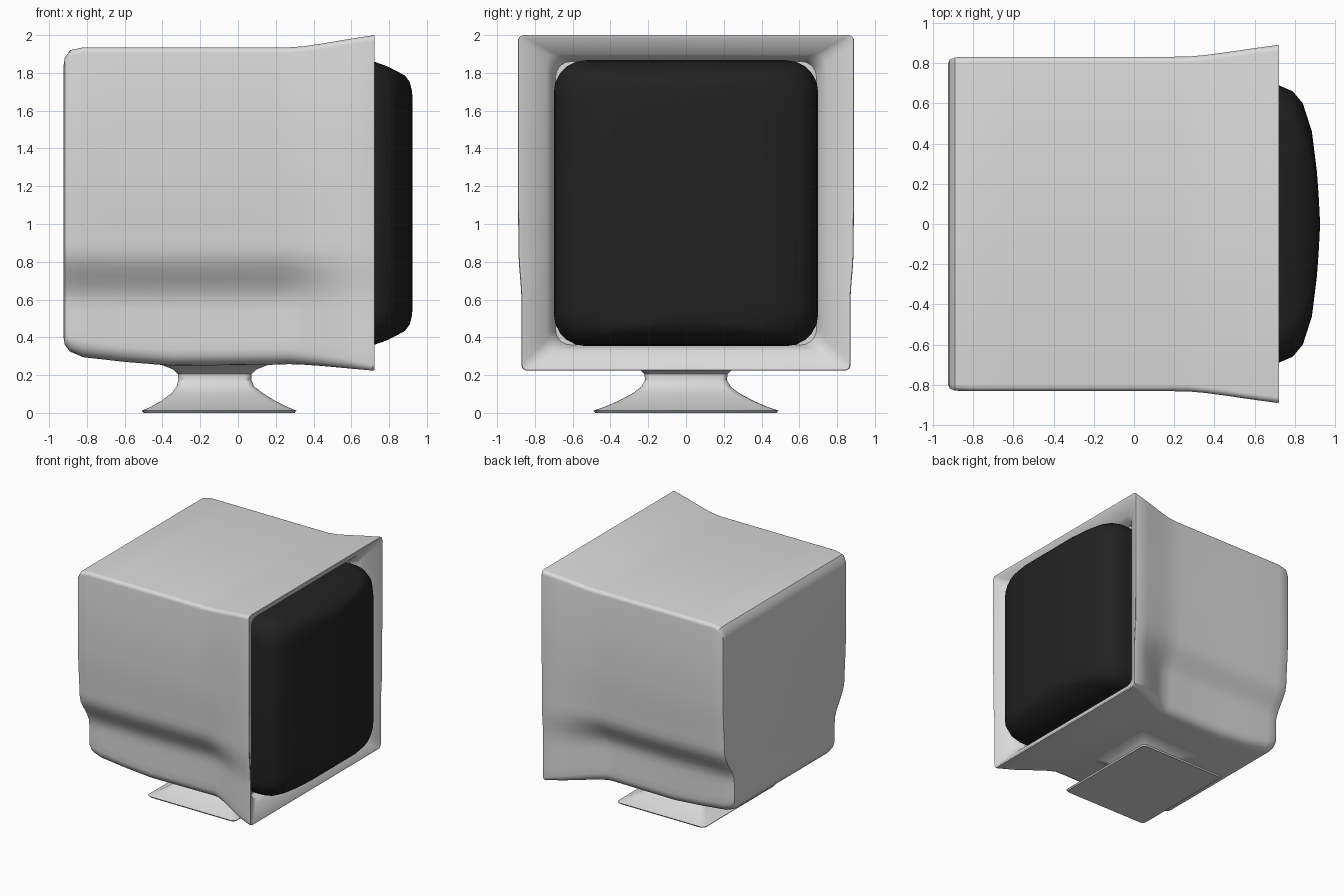
import bpy, bmesh, math
from mathutils import Vector

cube = bpy.data.objects.get("Cube")
if cube:
    bpy.data.objects.remove(cube, do_unlink=True)


def material(name, rgb, rough):
    m = bpy.data.materials.new(name)
    m.use_nodes = True
    m.diffuse_color = (*rgb, 1)
    bsdf = m.node_tree.nodes["Principled BSDF"]
    bsdf.inputs["Base Color"].default_value = (*rgb, 1)
    bsdf.inputs["Roughness"].default_value = rough
    return m


def loft(name, rings, mat, angle=35):
    """Skin a list of equally long point rings and cap both ends."""
    bm = bmesh.new()
    loops = [[bm.verts.new(p) for p in ring] for ring in rings]
    n = len(loops[0])
    for a, b in zip(loops, loops[1:]):
        for i in range(n):
            j = (i + 1) % n
            bm.faces.new((a[i], a[j], b[j], b[i]))
    bm.faces.new(loops[0])
    bm.faces.new(loops[-1])
    bmesh.ops.recalc_face_normals(bm, faces=bm.faces)
    mesh = bpy.data.meshes.new(name)
    bm.to_mesh(mesh)
    bm.free()
    mesh.materials.append(mat)
    ob = bpy.data.objects.new(name, mesh)
    bpy.context.collection.objects.link(ob)
    bpy.ops.object.select_all(action="DESELECT")
    ob.select_set(True)
    bpy.context.view_layer.objects.active = ob
    bpy.ops.object.shade_smooth_by_angle(angle=math.radians(angle))
    return ob


def rounded_rect(w, h, r, steps=5):
    """Corner points of a rounded rectangle with half sizes w and h."""
    r = min(r, w, h)
    pts = []
    for k, (sx, sy) in enumerate(((1, 1), (-1, 1), (-1, -1), (1, -1))):
        for s in range(steps + 1):
            a = math.pi / 2 * (k + s / steps)
            pts.append((sx * (w - r) + r * math.cos(a),
                        sy * (h - r) + r * math.sin(a)))
    return pts


def ease(t):
    t = max(0.0, min(1.0, t))
    return t * t * (3 - 2 * t)


def shell_section(x, w, top, bottom, under, r_top, r_low):
    """Cabinet cross-section, with its lower sides drawn in by 'under'."""
    def width(z):
        pull = 0.125 * ease((0.86 - z) / 0.28) + 0.025 * ease((1.3 - z) / 0.55)
        return w - under * pull
    side = []
    for s in range(6):
        a = math.pi / 2 * (1 - s / 5)
        side.append((w - r_top + r_top * math.cos(a), top - r_top + r_top * math.sin(a)))
    levels = 20
    z_hi, z_lo = 1.4, bottom + r_low
    for s in range(levels):
        z = z_hi + (z_lo - z_hi) * s / levels
        side.append((width(z), z))
    for s in range(6):
        a = math.pi / 2 * s / 5
        side.append((width(z_lo) - r_low + r_low * math.cos(a), z_lo - r_low * math.sin(a)))
    return [Vector((x, y, z)) for y, z in side] + [Vector((x, -y, z)) for y, z in reversed(side)]


shell_grey = material("light grey plastic", (0.7, 0.7, 0.7), 0.5)
screen_black = material("black glass", (0.016, 0.016, 0.016), 0.3)

# Cabinet: back to rim, then folded into the recessed bezel
# x, half width, top, bottom, undercut, top radius, bottom radius
sections = [
    (-0.925, 0.795, 1.83, 0.41, 1, 0.03, 0.05),
    (-0.917, 0.818, 1.88, 0.36, 1, 0.03, 0.06),
    (-0.89, 0.829, 1.92, 0.325, 1, 0.03, 0.07),
    (-0.82, 0.832, 1.935, 0.295, 1, 0.03, 0.08),
    (-0.6, 0.832, 1.935, 0.27, 1, 0.03, 0.08),
    (-0.35, 0.832, 1.935, 0.25, 1, 0.03, 0.08),
    (0.2, 0.832, 1.935, 0.255, 1, 0.03, 0.08),
    (0.27, 0.833, 1.935, 0.258, 0.96, 0.03, 0.08),
    (0.35, 0.84, 1.941, 0.255, 0.8, 0.03, 0.07),
    (0.45, 0.853, 1.956, 0.248, 0.55, 0.03, 0.06),
    (0.58, 0.872, 1.978, 0.236, 0.25, 0.03, 0.05),
    (0.712, 0.89, 1.998, 0.224, 0.13, 0.03, 0.03),
    (0.722, 0.887, 2.0, 0.226, 0.13, 0.03, 0.03),
    (0.72, 0.875, 1.985, 0.24, 0.12, 0.03, 0.03),
    (0.645, 0.74, 1.9, 0.33, 0, 0.05, 0.05),
    (0.62, 0.715, 1.88, 0.345, 0, 0.08, 0.08),
    (0.56, 0.69, 1.86, 0.36, 0, 0.08, 0.08),
]
loft("cabinet", [shell_section(*s) for s in sections], shell_grey)

# Screen: bulging glass, boxy in height and bowed across its width
bulge = [(0.58, 0.70, 0.757), (0.66, 0.70, 0.757), (0.72, 0.69, 0.75),
         (0.79, 0.66, 0.725), (0.84, 0.60, 0.70), (0.885, 0.46, 0.675),
         (0.91, 0.26, 0.64), (0.92, 0.12, 0.60), (0.925, 0.02, 0.55)]
rings = [[Vector((x, y, z + 1.11)) for y, z in rounded_rect(w, h, 0.17)] for x, w, h in bulge]
loft("screen", rings, screen_black, 40)

# Pedestal: flared square foot with a waisted neck
# height, middle x, half depth, half width
foot = [(0, -0.1, 0.40, 0.48), (0.012, -0.1, 0.41, 0.49), (0.03, -0.1, 0.365, 0.435),
        (0.065, -0.105, 0.30, 0.355), (0.105, -0.11, 0.24, 0.28), (0.14, -0.12, 0.205, 0.235),
        (0.175, -0.123, 0.193, 0.217), (0.205, -0.123, 0.195, 0.22),
        (0.23, -0.123, 0.22, 0.245), (0.25, -0.123, 0.27, 0.29), (0.265, -0.123, 0.33, 0.34)]
rings = [[Vector((cx + x, y, z)) for x, y in rounded_rect(dx, dy, 0.035, 3)] for z, cx, dx, dy in foot]
loft("pedestal", rings, shell_grey)
